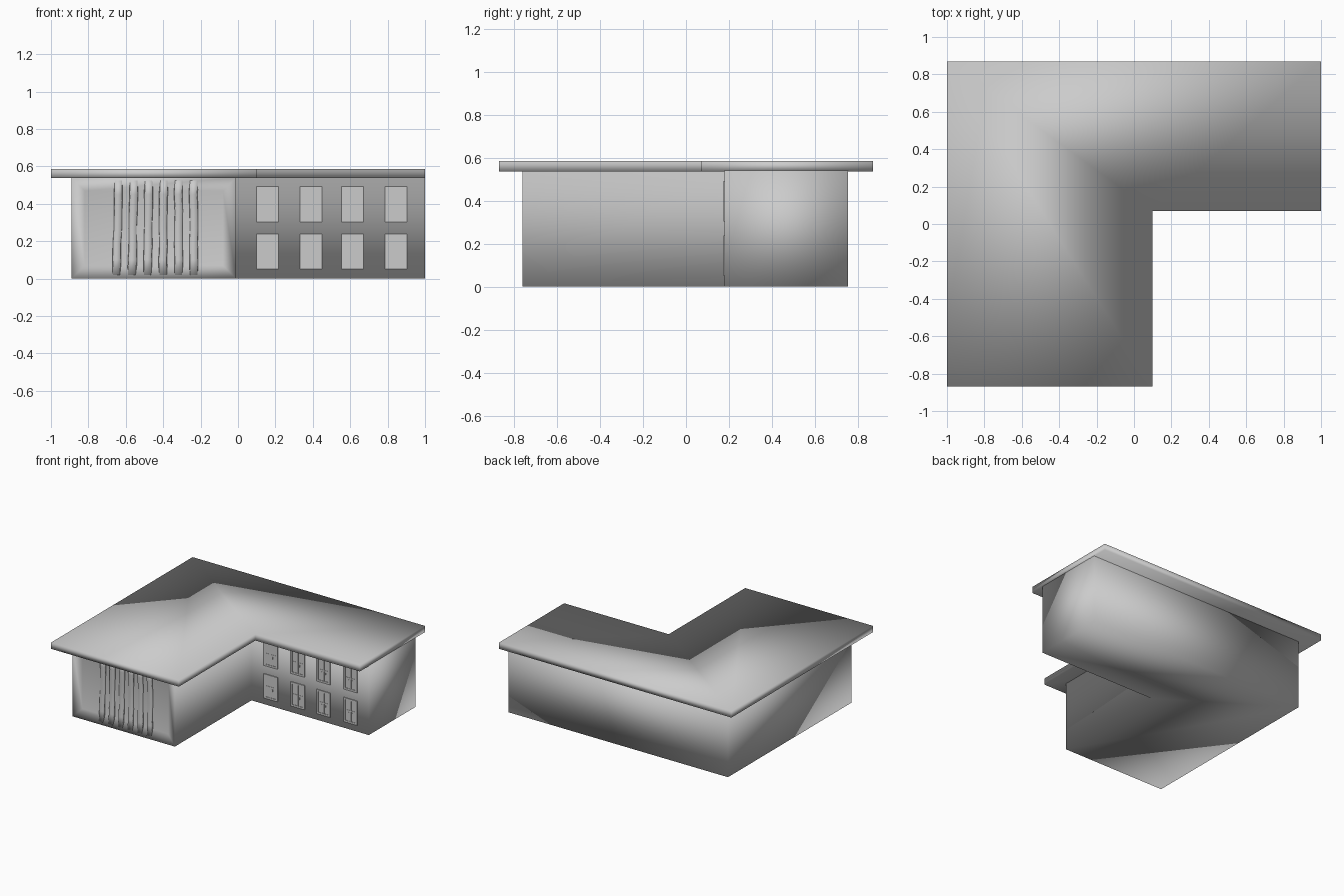
import bpy, bmesh, random

if "Cube" in bpy.data.objects:
    bpy.data.objects.remove(bpy.data.objects["Cube"])
random.seed(4)


def finish(name, bm, smooth=True):
    bmesh.ops.recalc_face_normals(bm, faces=bm.faces)
    for f in bm.faces:
        f.smooth = smooth
    mesh = bpy.data.meshes.new(name)
    bm.to_mesh(mesh)
    bm.free()
    ob = bpy.data.objects.new(name, mesh)
    bpy.context.collection.objects.link(ob)
    return ob


def prism(outline, z0, z1):
    """Extrude a flat outline from z0 up to z1."""
    bm = bmesh.new()
    face = bm.faces.new([bm.verts.new((x, y, z0)) for x, y in outline])
    ext = bmesh.ops.extrude_face_region(bm, geom=[face], use_keep_orig=True)
    for v in ext["geom"]:
        if isinstance(v, bmesh.types.BMVert):
            v.co.z = z1
    bmesh.ops.recalc_face_normals(bm, faces=bm.faces)
    return bm


def l_shape(x0, x1, x2, y0, y1, y2):
    return [(x0, y0), (x1, y0), (x1, y1), (x2, y1), (x2, y2), (x0, y2)]


def add_box(bm, x0, x1, y0, y1, z0, z1):
    vs = bmesh.ops.create_cube(bm, size=1)["verts"]
    for v in vs:
        v.co.x = x1 if v.co.x > 0 else x0
        v.co.y = y1 if v.co.y > 0 else y0
        v.co.z = z1 if v.co.z > 0 else z0


# L-shaped walls, softly shaded, with a shallow dished panel on the front gable
bm = prism(l_shape(-0.89, -0.01, 1.0, -0.762, 0.18, 0.755), 0, 0.54)
front = [f for f in bm.faces if abs(f.calc_center_median().y + 0.762) < 0.001]
bmesh.ops.inset_region(bm, faces=front, thickness=0.1, depth=-0.02)
finish("walls", bm)

# Overhanging flat roof slab, softly shaded
finish("roof", prism(l_shape(-1.0, 0.1, 1.0, -0.87, 0.07, 0.87), 0.537, 0.586))

# Six wavy vertical fins on the front panel: (height, depth)
profile = [(0.02, -0.758), (0.10, -0.754), (0.19, -0.750),
           (0.27, -0.747), (0.36, -0.750), (0.45, -0.754), (0.525, -0.758)]
for i in range(6):
    bm = bmesh.new()
    rings = []
    for z, y in profile:
        t = z / 0.525
        cx = -0.65 + i * 0.083 + t * (0.012 - 0.003 * i) + random.uniform(-0.002, 0.002)
        w = 0.0235 + random.uniform(-0.001, 0.001)
        rings.append([bm.verts.new((cx + sx * w, y + dy, z)) for sx, dy in
                      ((-1, 0.012), (-0.8, 0), (0.8, 0), (1, 0.012))])
    for a, b in zip(rings, rings[1:]):
        for k in range(4):
            n = (k + 1) % 4
            bm.faces.new((a[k], a[n], b[n], b[k]))
    bm.faces.new(rings[0])
    bm.faces.new(rings[-1])
    finish(f"facade_fin_{i + 1}", bm)

# Two rows of four casement windows on the inner wall
for row, z in enumerate((0.145, 0.398)):
    for col, x in enumerate((0.158, 0.39, 0.613, 0.845)):
        bm = bmesh.new()
        hw, hh, b = 0.059, 0.094, 0.014
        add_box(bm, x - hw, x - hw + b, 0.174, 0.182, z - hh, z + hh)
        add_box(bm, x + hw - b, x + hw, 0.174, 0.182, z - hh, z + hh)
        add_box(bm, x - hw + b, x + hw - b, 0.174, 0.182, z + hh - b, z + hh)
        add_box(bm, x - hw + b, x + hw - b, 0.174, 0.182, z - hh, z - hh + b)
        # glass, mullion, transom
        add_box(bm, x - hw + b, x + hw - b, 0.178, 0.182, z - hh + b, z + hh - b)
        add_box(bm, x - 0.006, x + 0.006, 0.175, 0.179, z - hh + b, z + hh - b)
        for s in (-1, 1):
            xa, xb = sorted((x + s * 0.006, x + s * (hw - b)))
            add_box(bm, xa, xb, 0.176, 0.179, z - 0.003, z + 0.005)
            # small handle on each leaf
            add_box(bm, x + s * 0.016 - 0.002, x + s * 0.016 + 0.002,
                    0.175, 0.179, z - 0.03, z - 0.012)
        finish(f"window_{row + 1}_{col + 1}", bm, smooth=False)
